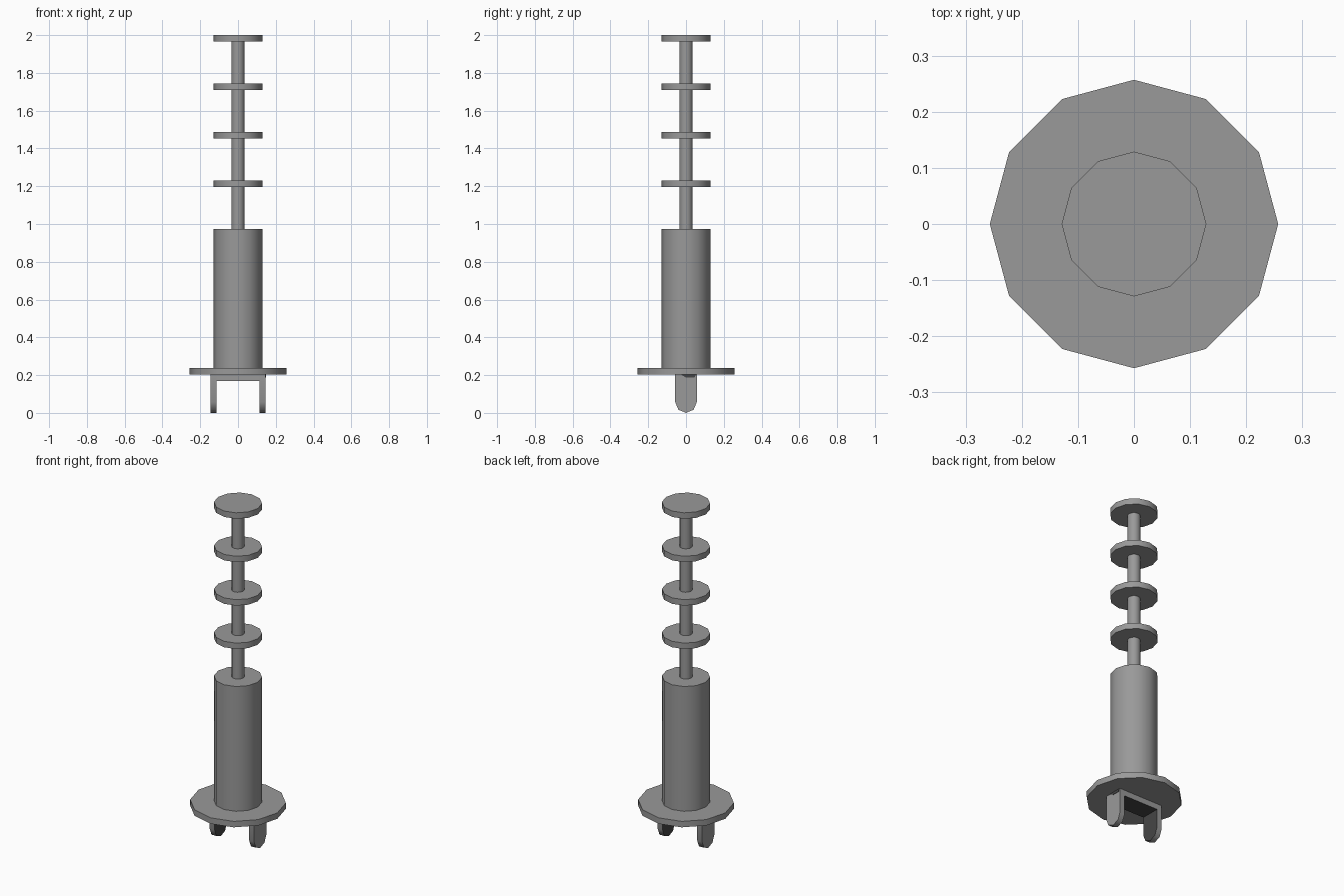
import bpy, bmesh, math

if "Cube" in bpy.data.objects:
    bpy.data.objects.remove(bpy.data.objects["Cube"])


def material(name, value):
    mat = bpy.data.materials.new(name)
    mat.diffuse_color = (value, value, value, 1)
    mat.use_nodes = True
    mat.node_tree.nodes["Principled BSDF"].inputs["Base Color"].default_value = mat.diffuse_color
    return mat


grey = material("mid_grey", 0.32)
dark = material("dark_grey", 0.06)


def finish(obj, mats):
    for mat in mats:
        obj.data.materials.append(mat)
    bpy.ops.object.select_all(action='DESELECT')
    obj.select_set(True)
    bpy.context.view_layer.objects.active = obj
    bpy.ops.object.shade_smooth_by_angle(angle=math.radians(46))


def disc(name, radius, z0, z1):
    """Twelve-sided cylinder with a corner on the x axis."""
    bpy.ops.mesh.primitive_cylinder_add(vertices=12, radius=radius, depth=z1 - z0,
                                        location=(0, 0, (z0 + z1) / 2))
    obj = bpy.context.object
    obj.name = name
    finish(obj, [grey])


def extrude_x(name, profile, x0, x1, dark_dir=None, mats=(grey, dark)):
    """Extrude a (y, z) profile along x; faces pointing along dark_dir are dark."""
    bm = bmesh.new()
    face = bm.faces.new([bm.verts.new((x0, y, z)) for y, z in profile])
    new = bmesh.ops.extrude_face_region(bm, geom=[face])["geom"]
    bmesh.ops.translate(bm, vec=(x1 - x0, 0, 0),
                        verts=[v for v in new if isinstance(v, bmesh.types.BMVert)])
    bmesh.ops.recalc_face_normals(bm, faces=bm.faces)
    bm.normal_update()
    for f in bm.faces:
        if dark_dir and sum(a * b for a, b in zip(f.normal, dark_dir)) > 0.9:
            f.material_index = 1
    mesh = bpy.data.meshes.new(name)
    bm.to_mesh(mesh)
    bm.free()
    obj = bpy.data.objects.new(name, mesh)
    bpy.context.collection.objects.link(obj)
    finish(obj, mats)


# Main body, flange and central rod
disc("flange", 0.257, 0.202, 0.237)
disc("body", 0.129, 0.237, 0.974)
disc("rod", 0.035, 0.974, 1.97)

# Evenly spaced fins along the rod
for i in range(4):
    top = 2.0 - i * 0.2565
    disc(f"fin_{i + 1}", 0.129, top - 0.035, top)

# Mounting fork: two round-ended legs and a bridge, dark on the inside
r, top = 0.057, 0.202
leg = [(r, top), (-r, top)]
leg += [(r * math.cos(a), r + r * math.sin(a))
        for a in (math.radians(180 + 45 * k) for k in range(5))]
extrude_x("fork_leg_left", leg, -0.145, -0.113, (1, 0, 0))
extrude_x("fork_leg_right", leg, 0.113, 0.145, (-1, 0, 0))
extrude_x("fork_bridge", [(r, 0.168), (r, top), (-r, top), (-r, 0.168)],
          -0.113, 0.113, (0, 0, -1))

# Small dark mark at the top of the right leg
extrude_x("leg_mark", [(-0.025, top), (0.052, top), (0.045, 0.187), (0.0, 0.187)],
          0.145, 0.147, mats=(dark,))
